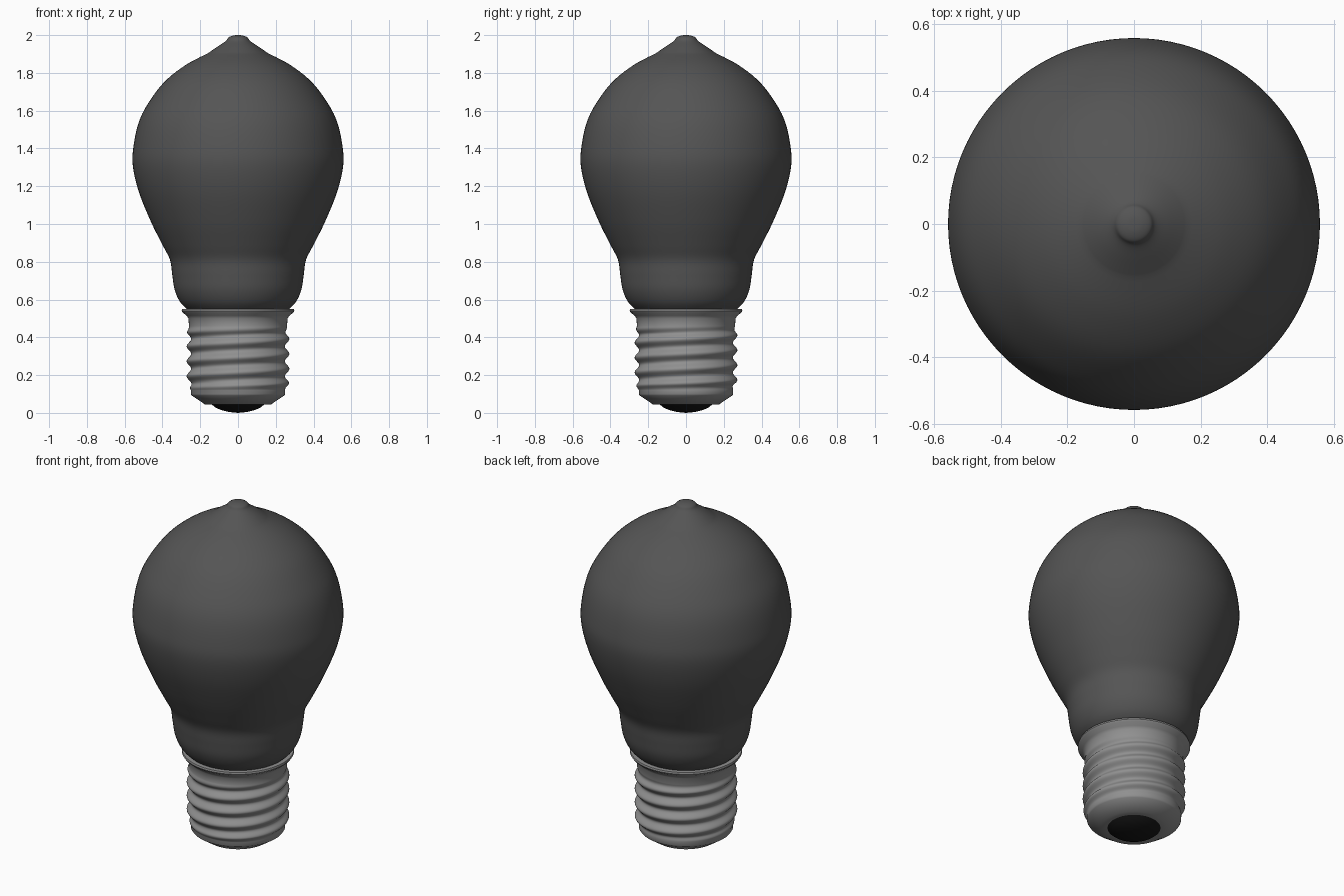
import bpy, bmesh, math

if "Cube" in bpy.data.objects:
    bpy.data.objects.remove(bpy.data.objects["Cube"])

SEG = 96


def material(name, v):
    m = bpy.data.materials.new(name)
    m.diffuse_color = (v, v, v, 1)
    m.use_nodes = True
    m.node_tree.nodes["Principled BSDF"].inputs["Base Color"].default_value = m.diffuse_color
    return m


def smooth_path(pts, n=5):
    """Catmull-Rom curve through (r, z) points."""
    p = [pts[0]] + pts + [pts[-1]]
    out = []
    for i in range(1, len(p) - 2):
        for k in range(n):
            t = k / n
            out.append(tuple(0.5 * (2 * b + (c - a) * t + (2 * a - 5 * b + 4 * c - d) * t * t
                                    + (3 * b - a - 3 * c + d) * t ** 3)
                             for a, b, c, d in zip(p[i - 1], p[i], p[i + 1], p[i + 2])))
    return out + [pts[-1]]


def lathe(name, profile, mat, offset=None, angle=40):
    """Revolve a bottom-to-top profile; offset(z, turn) changes the radius."""
    bm = bmesh.new()
    rings = []
    for r, z in profile:
        if r < 1e-5:
            rings.append([bm.verts.new((0, 0, z))] * SEG)
            continue
        ring = []
        for i in range(SEG):
            a = 2 * math.pi * i / SEG
            q = r + (offset(z, i / SEG) if offset else 0)
            ring.append(bm.verts.new((q * math.cos(a), q * math.sin(a), z)))
        rings.append(ring)
    for lo, hi in zip(rings, rings[1:]):
        for i in range(SEG):
            j = (i + 1) % SEG
            bm.faces.new(list(dict.fromkeys((lo[i], lo[j], hi[j], hi[i]))))
    me = bpy.data.meshes.new(name)
    bm.to_mesh(me)
    bm.free()
    me.materials.append(mat)
    ob = bpy.data.objects.new(name, me)
    bpy.context.collection.objects.link(ob)
    bpy.ops.object.select_all(action='DESELECT')
    ob.select_set(True)
    bpy.context.view_layer.objects.active = ob
    bpy.ops.object.shade_smooth_by_angle(angle=math.radians(angle))
    return ob


glass = material("dark glass", 0.09)
metal = material("grey metal", 0.28)
black = material("black contact", 0.008)

# Glass bulb: neck, globe, then the flared sealing tip
globe = smooth_path([(0.26, 0.54), (0.305, 0.585), (0.335, 0.65), (0.348, 0.73), (0.36, 0.81),
                     (0.40, 0.89), (0.46, 1.01), (0.525, 1.17), (0.557, 1.31), (0.552, 1.42),
                     (0.525, 1.54), (0.475, 1.64), (0.39, 1.752), (0.28, 1.84), (0.158, 1.905)])
tip = smooth_path([(0.158, 1.905), (0.11, 1.938), (0.066, 1.968), (0.05, 1.988), (0.025, 1.998), (0, 2.0)])
lathe("glass_bulb", globe + tip[1:], glass)

# Screw cap: chamfered foot, helical thread, rolled rim
PITCH, Z0, Z1 = 0.079, 0.12, 0.46


def thread(z, turn):
    fade = max(0, min(1, (z - Z0) / 0.03, (Z1 - z) / 0.04))
    return fade * 0.012 * math.cos(2 * math.pi * ((z - 0.352) / PITCH - turn + 0.5))


foot = [(0.13, 0.045), (0.175, 0.045), (0.245, 0.092), (0.25, 0.1)]
barrel = [(0.25 + 0.01 * min(1, i / 8), Z0 + (Z1 - Z0) * i / 60) for i in range(61)]
rim = [(0.262, 0.50), (0.272, 0.515), (0.292, 0.53), (0.298, 0.54), (0.296, 0.55), (0.26, 0.55)]
lathe("screw_cap", foot + barrel + rim, metal, thread)

# Domed contact under the cap
lathe("bottom_contact", [(0, 0), (0.05, 0.005), (0.09, 0.015), (0.12, 0.029), (0.14, 0.045), (0, 0.05)], black)
